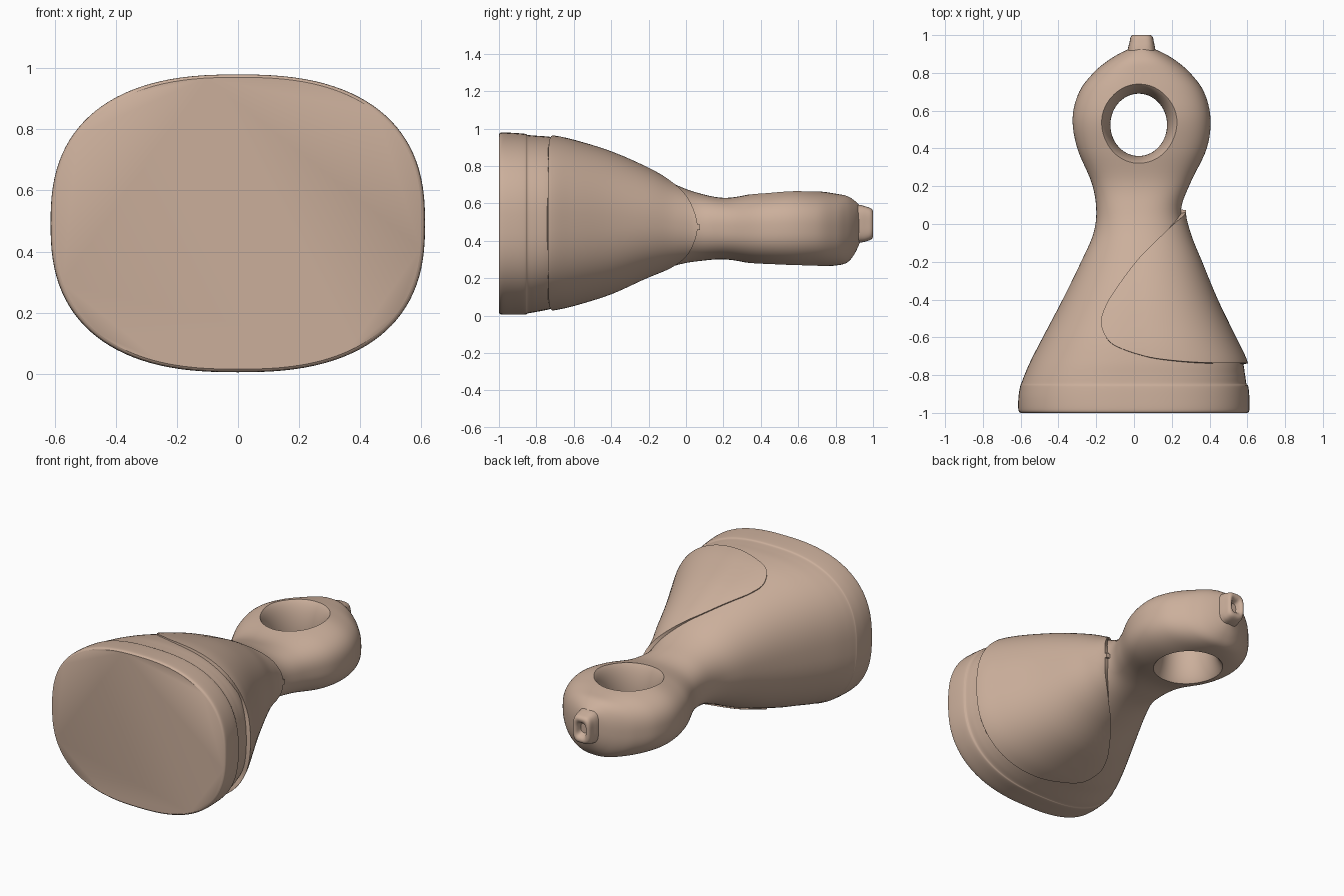
import bpy, bmesh, math

if "Cube" in bpy.data.objects:
    bpy.data.objects.remove(bpy.data.objects["Cube"])

clay = bpy.data.materials.new("warm_clay")
clay.diffuse_color = (0.60, 0.43, 0.33, 1)
clay.use_nodes = True
clay.node_tree.nodes["Principled BSDF"].inputs["Base Color"].default_value = clay.diffuse_color
SEG = 112


def smooth_rows(rows, steps):
    """Catmull-Rom interpolation through cross-section rows."""
    out = []
    for i in range(len(rows) - 1):
        p0, p1, p2, p3 = (rows[max(0, min(len(rows) - 1, i + k))] for k in (-1, 0, 1, 2))
        for s in range(steps):
            t = s / steps
            out.append([0.5 * (2 * b + (c - a) * t + (2 * a - 5 * b + 4 * c - d) * t * t
                               + (3 * b - a - 3 * c + d) * t ** 3)
                        for a, b, c, d in zip(p0, p1, p2, p3)])
    return out + [list(rows[-1])]


def spow(v, e):
    return math.copysign(abs(v) ** e, v)


def section_point(row, ang, grow=0.0):
    """Point on a superellipse section: y, xmin, xmax, zmin, zmax, power."""
    y, x0, x1, z0, z1, n = row
    return ((x0 + x1) / 2 + ((x1 - x0) / 2 + grow) * spow(math.cos(ang), 2 / n), y,
            (z0 + z1) / 2 + ((z1 - z0) / 2 + grow) * spow(math.sin(ang), 2 / n))


def make(name, grid, closed):
    """Mesh from a grid of points; closed grids wrap round and get end caps."""
    bm = bmesh.new()
    vs = [[bm.verts.new(p) for p in line] for line in grid]
    n = len(vs[0])
    for a, b in zip(vs, vs[1:]):
        for j in range(n if closed else n - 1):
            k = (j + 1) % n
            bm.faces.new((a[j], a[k], b[k], b[j]))
    if closed:
        bm.faces.new(vs[0])
        bm.faces.new(vs[-1])
        bmesh.ops.recalc_face_normals(bm, faces=bm.faces)
    me = bpy.data.meshes.new(name)
    bm.to_mesh(me)
    bm.free()
    ob = bpy.data.objects.new(name, me)
    bpy.context.collection.objects.link(ob)
    me.materials.append(clay)
    return ob


def activate(ob):
    bpy.ops.object.select_all(action='DESELECT')
    ob.select_set(True)
    bpy.context.view_layer.objects.active = ob


def loft(name, rows):
    return make(name, [[section_point(r, 2 * math.pi * j / SEG) for j in range(SEG)]
                       for r in rows], True)


# Body: broad oval base, narrowing to a neck, swelling into the handle
body_rows = smooth_rows([
    (-1.00, -.600, .600, .015, .970, 2.5),
    (-0.985, -.612, .611, .006, .979, 2.5),
    (-0.92, -.612, .611, .005, .977, 2.5),
    (-0.86, -.603, .605, .006, .972, 2.5),
    (-0.845, -.597, .595, .012, .966, 2.5),
    (-0.80, -.580, .588, .020, .962, 2.5),
    (-0.72, -.545, .572, .036, .955, 2.45),
    (-0.60, -.483, .515, .062, .930, 2.4),
    (-0.40, -.378, .418, .125, .868, 2.3),
    (-0.20, -.280, .335, .215, .780, 2.2),
    (-0.05, -.215, .275, .270, .698, 2.2),
    (0.08, -.200, .250, .293, .652, 2.3),
    (0.22, -.225, .300, .300, .630, 2.5),
    (0.40, -.300, .385, .270, .660, 2.6),
    (0.56, -.325, .405, .256, .680, 2.6),
    (0.70, -.290, .370, .262, .667, 2.6),
    (0.80, -.215, .297, .268, .652, 2.5),
    (0.86, -.145, .228, .283, .640, 2.4),
    (0.90, -.082, .165, .328, .616, 2.3),
    (0.93, -.020, .100, .390, .588, 2.3)], 6)
body = loft("bell_body", body_rows)

# Flared cutter for the oval handle hole
hole_rows = []
for i in range(-24, 25):
    t = i / 20
    c = min(abs(t), 0.95)
    flare = 0.085 * (1 - math.sqrt(1 - c * c)) + max(0, abs(t) - 0.95) * 0.25
    hole_rows.append([(0.025 + (0.15 + flare) * math.cos(2 * math.pi * j / 72),
                       0.525 + (0.165 + flare) * math.sin(2 * math.pi * j / 72),
                       0.468 + 0.212 * t) for j in range(72)])
cutter = make("hole_cutter", hole_rows, True)
cutter.hide_render = True
mod = body.modifiers.new("hole", 'BOOLEAN')
mod.operation = 'DIFFERENCE'
mod.solver = 'EXACT'
mod.object = cutter
activate(body)
bpy.ops.object.modifier_apply(modifier="hole")
bpy.data.objects.remove(cutter)

# Wrapped side flap: a thin raised sheet following the body on the +x side
edge = [(-.737, .53), (-.733, .35), (-.722, .20), (-.70, .06), (-.65, -.085), (-.60, -.145),
        (-.52, -.172), (-.44, -.15), (-.36, -.105), (-.20, .01), (-.08, .12), (0, .195),
        (.04, .235), (.065, .252), (.075, .257)]


def body_at(y):
    for a, b in zip(body_rows, body_rows[1:]):
        if a[0] <= y <= b[0]:
            t = (y - a[0]) / (b[0] - a[0])
            return [p + (q - p) * t for p, q in zip(a, b)]


flap_grid = []
for y, xe in smooth_rows(edge, 5):
    r = body_at(y)
    c = max(-1, min(0.999, (xe - (r[1] + r[2]) / 2) / ((r[2] - r[1]) / 2)))
    limit = math.acos(spow(c, r[5] / 2))
    line = []
    for j in range(65):
        ang = limit * (j / 32 - 1)
        line.append(section_point(r, ang, 0.008 + 0.018 * max(0, math.cos(ang)) ** 0.6))
    flap_grid.append(line)
flap = make("side_flap", flap_grid, False)
sol = flap.modifiers.new("thickness", 'SOLIDIFY')
sol.thickness = 0.035
sol.offset = -1
bm = bmesh.new()
bm.from_mesh(flap.data)
# make every face point away from the body axis
for f in bm.faces:
    m = f.calc_center_median()
    if f.normal.x * (m.x - 0.02) + f.normal.z * (m.z - 0.48) < 0:
        f.normal_flip()
bm.to_mesh(flap.data)
bm.free()
activate(flap)
bpy.ops.object.modifier_apply(modifier="thickness")

# Small squarish spout at the tip with a sunken opening
spout = loft("tip_spout", smooth_rows([
    (0.88, -.040, .120, .380, .600, 3.0),
    (0.93, -.032, .112, .390, .592, 3.2),
    (0.96, -.024, .106, .396, .584, 3.5),
    (0.99, -.018, .099, .408, .573, 3.5),
    (1.00, -.005, .086, .425, .556, 3.2),
    (0.99, .008, .073, .445, .535, 3.0),
    (0.96, .016, .065, .460, .520, 2.5)], 4))

for ob in (body, flap, spout):
    activate(ob)
    bpy.ops.object.shade_smooth_by_angle(angle=math.radians(40))
